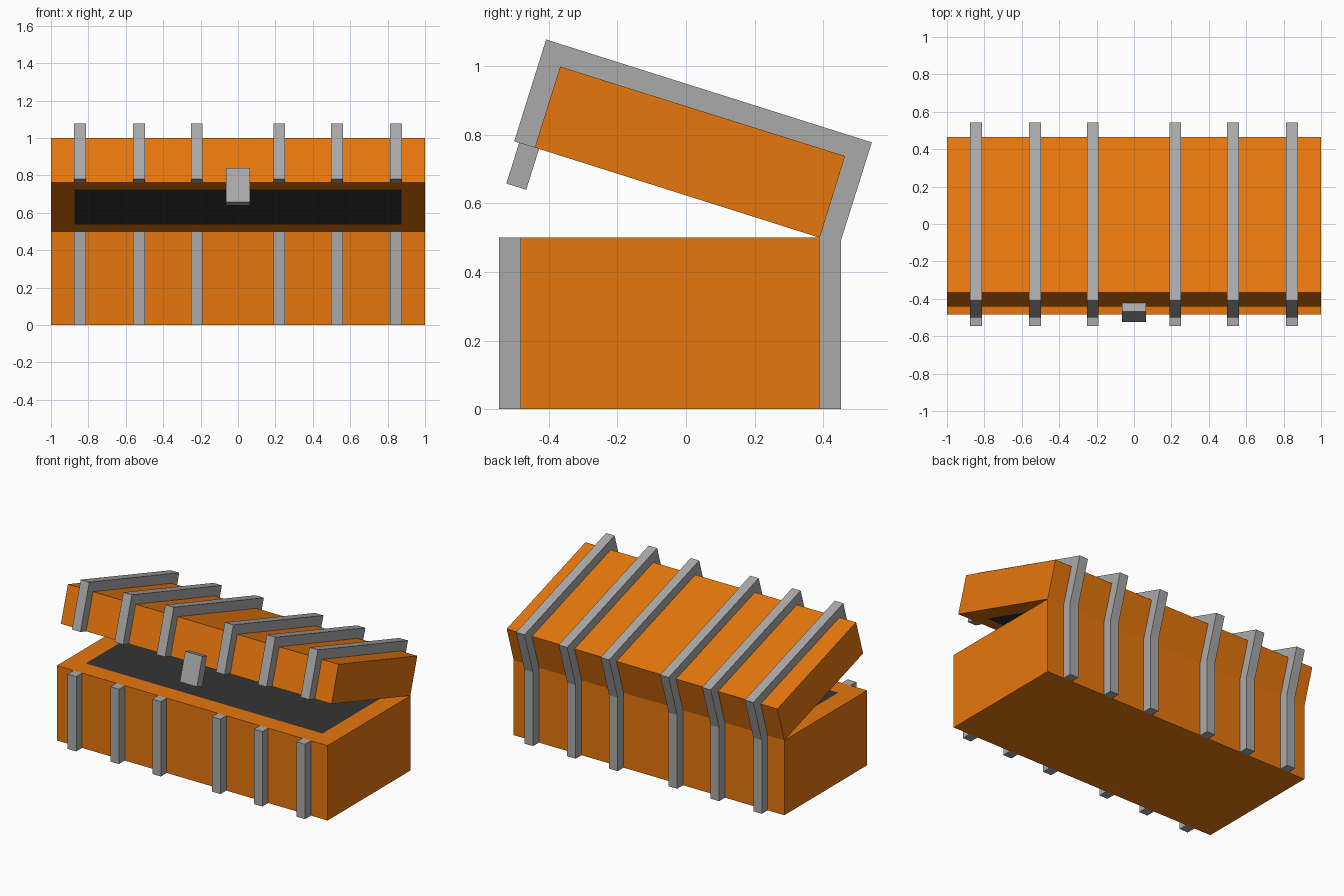
import bpy, bmesh
from mathutils import Vector

cube = bpy.data.objects.get("Cube")
if cube:
    bpy.data.objects.remove(cube, do_unlink=True)


def material(name, rgb):
    m = bpy.data.materials.new(name)
    m.use_nodes = True
    m.diffuse_color = (*rgb, 1)
    bsdf = m.node_tree.nodes["Principled BSDF"]
    bsdf.inputs["Base Color"].default_value = (*rgb, 1)
    bsdf.inputs["Roughness"].default_value = 0.8
    return m


orange = material("orange_wood", (0.80, 0.184, 0.004))
grey = material("grey_metal", (0.40, 0.40, 0.40))
black = material("dark_interior", (0.035, 0.035, 0.035))


def extrude_profile(name, profile, x, width, mats, inset_dir=None, margin=0.125):
    """Extrude a (y, z) outline along x; optionally inset the face pointing along inset_dir."""
    bm = bmesh.new()
    face = bm.faces.new([bm.verts.new((x - width / 2, y, z)) for y, z in profile])
    ext = bmesh.ops.extrude_face_region(bm, geom=[face])
    moved = [v for v in ext["geom"] if isinstance(v, bmesh.types.BMVert)]
    bmesh.ops.translate(bm, verts=moved, vec=(width, 0, 0))
    bmesh.ops.recalc_face_normals(bm, faces=bm.faces)
    if inset_dir:
        target = max(bm.faces, key=lambda f: f.normal.dot(Vector(inset_dir)))
        bmesh.ops.inset_region(bm, faces=[target], thickness=margin, use_even_offset=True)
        target.material_index = 1
    mesh = bpy.data.meshes.new(name)
    bm.to_mesh(mesh)
    bm.free()
    for m in mats:
        mesh.materials.append(m)
    obj = bpy.data.objects.new(name, mesh)
    bpy.context.collection.objects.link(obj)
    return obj


# Chest body, dark opening on its top
body = [(-0.483, 0), (0.39, 0), (0.39, 0.5), (-0.483, 0.5)]
extrude_profile("chest_body", body, 0, 2, [orange, black], (0, 0, 1))

# Raised lid, dark opening on its underside
lid = [(0.39, 0.5), (0.464, 0.738), (-0.367, 0.999), (-0.441, 0.763)]
extrude_profile("chest_lid", lid, 0, 2, [orange, black], (0, -0.3, -0.95))

# Metal straps: a short one on the front, a long one up the back and over the lid
front_strap = [(-0.545, 0), (-0.483, 0), (-0.483, 0.5), (-0.545, 0.5)]
lid_strap = [(0.39, 0), (0.452, 0), (0.452, 0.492), (0.542, 0.778), (-0.408, 1.078),
             (-0.501, 0.781), (-0.441, 0.763), (-0.367, 0.999), (0.464, 0.738), (0.39, 0.5)]
for side, sign in (("right", -1), ("left", 1)):
    for i, x in enumerate((0.22, 0.53, 0.845), 1):
        extrude_profile(f"front_strap_{side}_{i}", front_strap, sign * x, 0.063, [grey])
        extrude_profile(f"lid_strap_{side}_{i}", lid_strap, sign * x, 0.063, [grey])

# Clasp hanging from the lid front
clasp = [(-0.524, 0.658), (-0.466, 0.64), (-0.409, 0.822), (-0.467, 0.84)]
extrude_profile("clasp", clasp, 0, 0.126, [grey])
